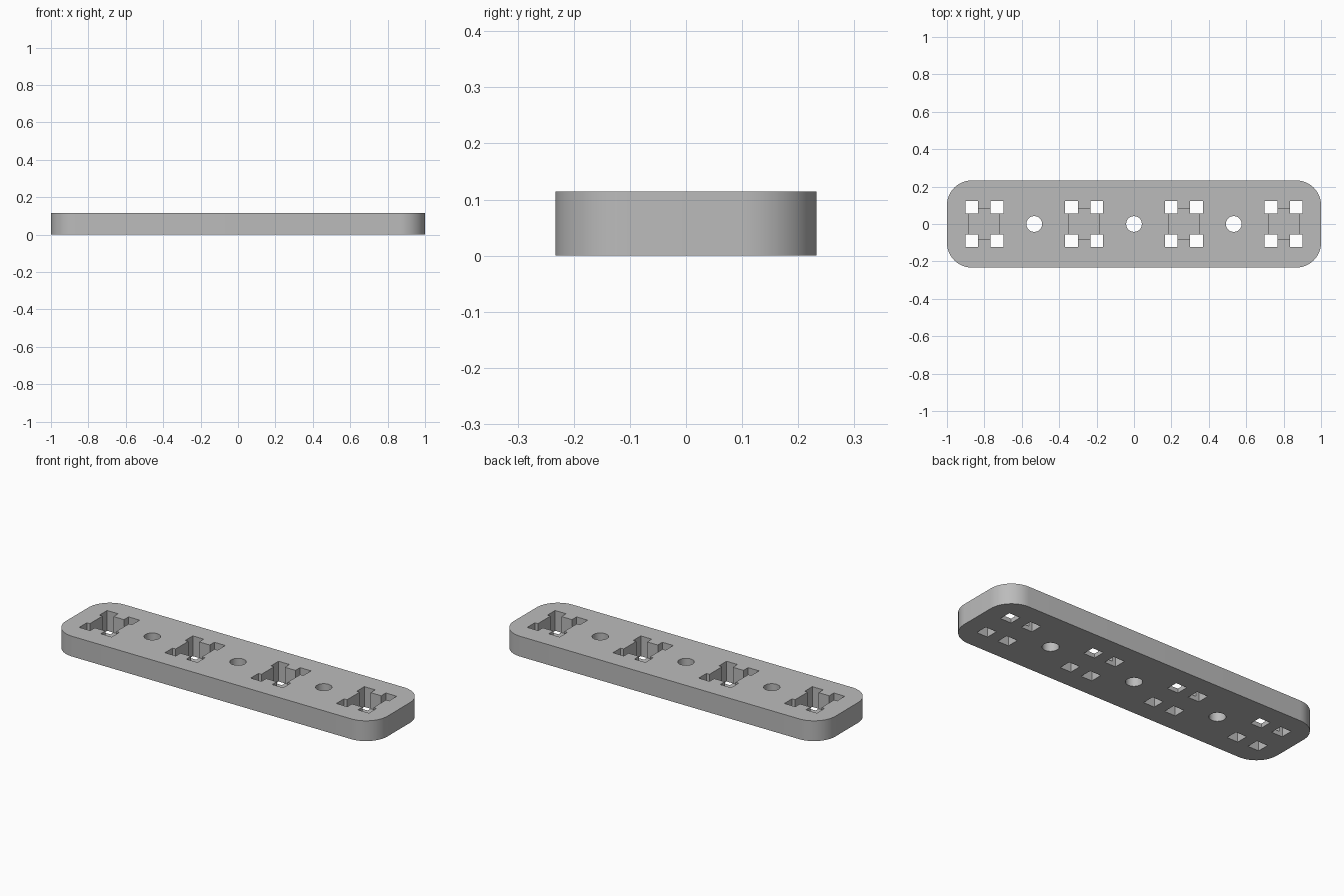
import bpy
import bmesh
import math
from mathutils import Matrix

if "Cube" in bpy.data.objects:
    bpy.data.objects.remove(bpy.data.objects["Cube"], do_unlink=True)

WIDTH, DEPTH, HEIGHT = 2.0, 0.466, 0.114
CORNER = 0.133
FLOOR = 0.024
PITCH = 0.5333
POCKETS = [(i - 1.5) * PITCH for i in range(4)]
SCREWS = [-PITCH, 0, PITCH]


def make_object(name, bm):
    mesh = bpy.data.meshes.new(name)
    bmesh.ops.recalc_face_normals(bm, faces=bm.faces)
    bm.to_mesh(mesh)
    bm.free()
    obj = bpy.data.objects.new(name, mesh)
    bpy.context.collection.objects.link(obj)
    return obj


def add_box(bm, x, y, size_x, size_y, z0, z1):
    place = Matrix.Translation((x, y, (z0 + z1) / 2))
    scale = Matrix.Diagonal((size_x, size_y, z1 - z0, 1))
    bmesh.ops.create_cube(bm, size=1, matrix=place @ scale)


def cut(target, bm, name):
    cutter = make_object(name, bm)
    cutter.hide_render = True
    mod = target.modifiers.new(name, "BOOLEAN")
    mod.operation = "DIFFERENCE"
    mod.solver = "EXACT"
    mod.object = cutter
    bpy.context.view_layer.objects.active = target
    bpy.ops.object.modifier_apply(modifier=name)
    bpy.data.objects.remove(cutter, do_unlink=True)


# Rounded slab, extruded from its outline
bm = bmesh.new()
outline = []
steps = 16
for quarter, (sx, sy) in enumerate([(1, 1), (-1, 1), (-1, -1), (1, -1)]):
    for i in range(steps + 1):
        a = (quarter + i / steps) * math.pi / 2
        outline.append(bm.verts.new((
            sx * (WIDTH / 2 - CORNER) + CORNER * math.cos(a),
            sy * (DEPTH / 2 - CORNER) + CORNER * math.sin(a), 0)))
base = bm.faces.new(outline)
top = bmesh.ops.extrude_face_region(bm, geom=[base])["geom"]
bmesh.ops.translate(bm, vec=(0, 0, HEIGHT),
                    verts=[v for v in top if isinstance(v, bmesh.types.BMVert)])
plate = make_object("mounting_plate", bm)

# Square pockets that leave a thin floor
bm = bmesh.new()
for x in POCKETS:
    add_box(bm, x, 0, 0.164, 0.166, FLOOR, 0.2)
cut(plate, bm, "pocket_cutter")

# Corner openings that pass right through
bm = bmesh.new()
for x in POCKETS:
    for sx in (-1, 1):
        for sy in (-1, 1):
            add_box(bm, x + sx * 0.067, sy * 0.09, 0.068, 0.068, -0.1, 0.22)
cut(plate, bm, "corner_cutter")

# Round screw holes
bm = bmesh.new()
for x in SCREWS:
    bmesh.ops.create_cone(bm, cap_ends=True, segments=48, radius1=0.042,
                          radius2=0.042, depth=0.6,
                          matrix=Matrix.Translation((x, 0, 0)))
cut(plate, bm, "screw_cutter")

# Plain grey finish
grey = bpy.data.materials.new("plain_grey")
grey.use_nodes = True
colour = (0.5, 0.5, 0.5, 1)
grey.diffuse_color = colour
grey.node_tree.nodes["Principled BSDF"].inputs["Base Color"].default_value = colour
plate.data.materials.clear()
plate.data.materials.append(grey)

# Smooth the curved walls, keep the edges crisp
bpy.ops.object.select_all(action="DESELECT")
plate.select_set(True)
bpy.context.view_layer.objects.active = plate
bpy.ops.object.shade_smooth_by_angle(angle=math.radians(30))
